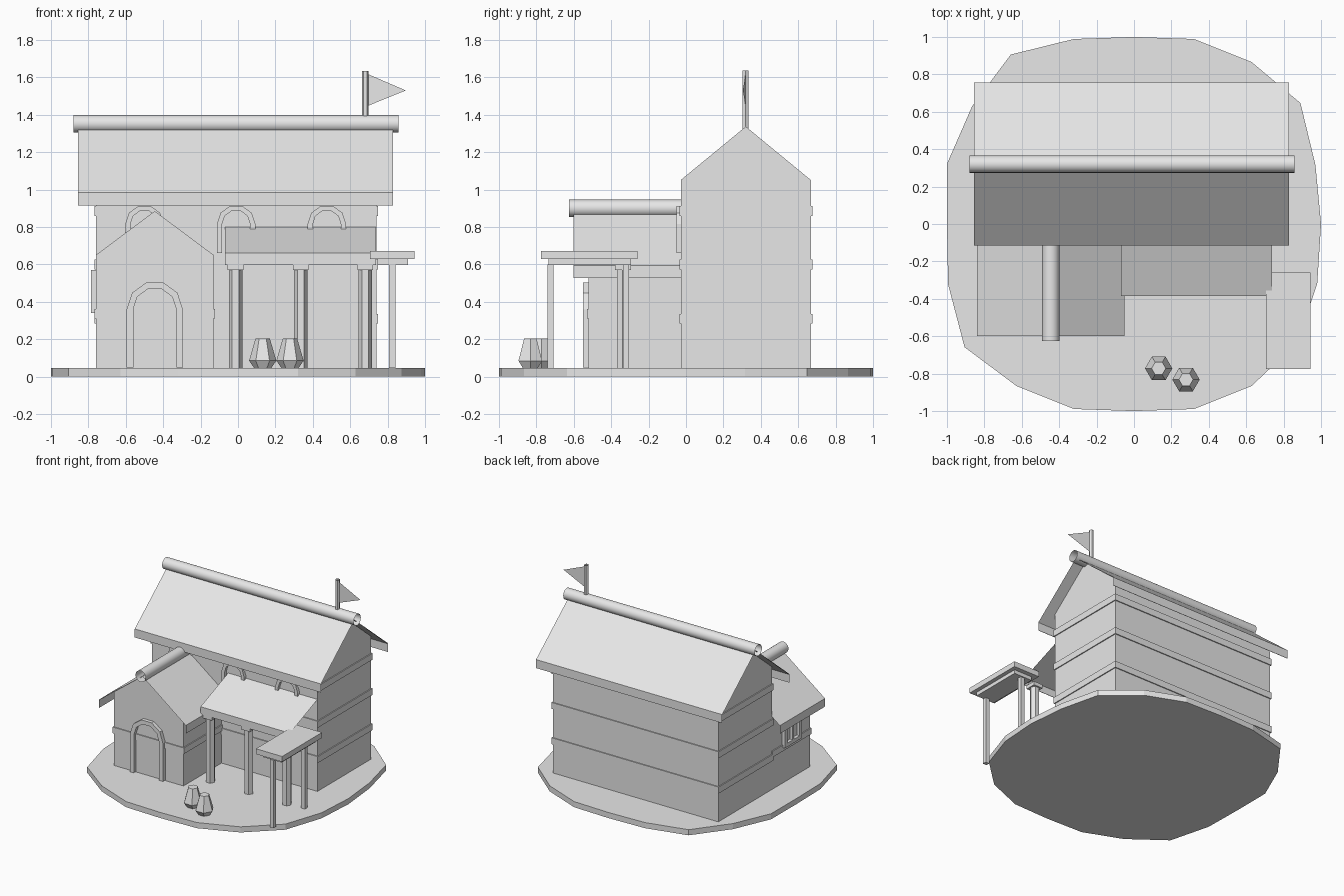
import bpy, bmesh, math

if "Cube" in bpy.data.objects:
    bpy.data.objects.remove(bpy.data.objects["Cube"])

grey = bpy.data.materials.new("light grey")
grey.diffuse_color = (0.8, 0.8, 0.8, 1)
grey.use_nodes = True
grey.node_tree.nodes["Principled BSDF"].inputs["Base Color"].default_value = grey.diffuse_color


def finish(name, bm, recalc=True):
    if recalc:
        bmesh.ops.recalc_face_normals(bm, faces=bm.faces[:])
    me = bpy.data.meshes.new(name)
    bm.to_mesh(me)
    bm.free()
    me.materials.append(grey)
    ob = bpy.data.objects.new(name, me)
    bpy.context.collection.objects.link(ob)
    return ob


def extrude(name, pts, axis, a, b, caps=True):
    """Sweep a closed 2D profile along an axis from a to b."""
    place = {'x': lambda p, t: (t, p[0], p[1]),
             'y': lambda p, t: (p[0], t, p[1]),
             'z': lambda p, t: (p[0], p[1], t)}[axis]
    bm = bmesh.new()
    va = [bm.verts.new(place(p, a)) for p in pts]
    vb = [bm.verts.new(place(p, b)) for p in pts]
    n = len(pts)
    for i in range(n):
        j = (i + 1) % n
        bm.faces.new((va[i], va[j], vb[j], vb[i]))
    if caps:
        bm.faces.new(va)
        bm.faces.new(vb[::-1])
    return finish(name, bm)


def box(name, x0, x1, y0, y1, z0, z1):
    return extrude(name, [(x0, y0), (x1, y0), (x1, y1), (x0, y1)], 'z', z0, z1)


def ring(cx, cy, r, n, off=0.0):
    return [(cx + r * math.cos(off + 2 * math.pi * i / n),
             cy + r * math.sin(off + 2 * math.pi * i / n)) for i in range(n)]


def house_profile(u0, u1, eave, apex):
    return [(u0, 0.045), (u1, 0.045), (u1, eave), ((u0 + u1) / 2, apex), (u0, eave)]


def roof(name, mid, half, eave, ridge, drop, axis, a, b):
    """Open-ended thin pitched roof with an upright board along each eave."""
    t = 0.003
    right = [(mid, ridge), (mid + half, eave), (mid + half, eave - drop),
             (mid + half - t, eave - drop), (mid + half - t, eave - t), (mid, ridge - t)]
    left = [(2 * mid - u, z) for u, z in right[1:5]][::-1]
    return extrude(name, right + left, axis, a, b, caps=False)


def ridge_tube(name, u, z, axis, a, b):
    ob = extrude(name, ring(u, z, 0.046, 24), axis, a, b, caps=False)
    for p in ob.data.polygons:
        p.use_smooth = True


def arch_frame(name, cx, z0, spring, r, rin, y0, y1):
    """Upright arch surround with a five-sided top."""
    def arc(rad):
        return [(cx + rad * math.cos(math.pi * i / 5),
                 spring + rad * math.sin(math.pi * i / 5)) for i in range(6)]
    outer = [(cx + r, z0)] + arc(r) + [(cx - r, z0)]
    inner = [(cx + rin, z0)] + arc(rin) + [(cx - rin, z0)]
    extrude(name, outer + inner[::-1], 'y', y0, y1)


# Ground disc: twenty sides with uneven radii
radii = [1.0, 1.02, 1.10, 1.07, 1.04, 1.0, 1.04, 1.12, 1.07, 1.05,
         1.0, 1.045, 1.12, 1.07, 1.04, 1.0, 1.04, 1.07, 1.08, 1.03]
extrude("ground_disc", [(r * math.cos(math.pi * i / 10), r * math.sin(math.pi * i / 10))
                        for i, r in enumerate(radii)], 'z', 0, 0.046)

# Main hall with bands, roof and ridge
extrude("main_walls", house_profile(-0.028, 0.667, 1.051, 1.337), 'x', -0.76, 0.74)
for i, z in enumerate((0.283, 0.572, 0.86)):
    box(f"main_band_{i}", -0.768, 0.748, -0.036, 0.675, z, z + 0.053)
roof("main_roof", 0.32, 0.436, 0.985, 1.344, 0.07, 'x', -0.855, 0.83)
ridge_tube("main_ridge", 0.32, 1.352, 'x', -0.88, 0.857)
for i, x in enumerate((-0.50, -0.01, 0.475)):
    arch_frame(f"hall_window_{i}", x, 0.66, 0.815, 0.103, 0.075, -0.052, -0.028)

# Entrance wing
extrude("wing_walls", house_profile(-0.76, -0.13, 0.65, 0.885), 'y', -0.52, -0.02)
box("wing_band", -0.768, -0.122, -0.528, -0.02, 0.312, 0.362)
roof("wing_roof", -0.445, 0.395, 0.595, 0.892, 0.067, 'y', -0.60, -0.02)
ridge_tube("wing_ridge", -0.445, 0.90, 'y', -0.625, -0.01)
arch_frame("door_frame", -0.445, 0.05, 0.36, 0.15, 0.115, -0.55, -0.52)

# Side window of the wing
for n, y0, y1, z0, z1 in (("sill", -0.38, -0.16, 0.34, 0.37), ("head", -0.38, -0.16, 0.54, 0.57),
                          ("jamb_front", -0.38, -0.35, 0.37, 0.54),
                          ("jamb_back", -0.19, -0.16, 0.37, 0.54),
                          ("mullion", -0.28, -0.26, 0.37, 0.54)):
    box("side_window_" + n, -0.785, -0.76, y0, y1, z0, z1)

# Sloping porch canopy on six-sided posts
extrude("porch_canopy", [(-0.385, 0.66), (-0.02, 0.803), (-0.02, 0.8), (-0.382, 0.657),
                         (-0.382, 0.598), (-0.385, 0.598)], 'x', -0.07, 0.738, caps=False)
for i, x in enumerate((-0.013, 0.335, 0.68)):
    extrude(f"porch_post_{i}", ring(x, -0.338, 0.036, 6), 'z', 0.045, 0.572)
    box(f"porch_post_cap_{i}", x - 0.042, x + 0.042, -0.38, -0.295, 0.57, 0.60)

# Flat side canopy
box("side_canopy", 0.705, 0.943, -0.775, -0.258, 0.628, 0.672)
box("side_canopy_frame", 0.745, 0.91, -0.735, -0.295, 0.598, 0.63)
for i, y in enumerate((-0.725, -0.32)):
    box(f"side_canopy_post_{i}", 0.808, 0.842, y - 0.016, y + 0.016, 0.045, 0.60)

# Six-sided pots
for k, (x, y) in enumerate(((0.132, -0.772), (0.278, -0.832))):
    bm = bmesh.new()
    rows = [[bm.verts.new((px, py, z)) for px, py in ring(x, y, r, 6)]
            for r, z in ((0.045, 0.045), (0.073, 0.085), (0.038, 0.205))]
    for lo, hi in zip(rows, rows[1:]):
        for i in range(6):
            j = (i + 1) % 6
            bm.faces.new((lo[i], lo[j], hi[j], hi[i]))
    bm.faces.new(rows[0][::-1])
    bm.faces.new(rows[2])
    finish(f"pot_{k}", bm)

# Flag pole and flat pennant, turned slightly forwards
extrude("flag_pole", ring(0.68, 0.318, 0.018, 6), 'z', 1.31, 1.635, caps=False)
bm = bmesh.new()
bm.faces.new([bm.verts.new(p) for p in
              ((0.695, 0.318, 1.448), (0.897, 0.304, 1.53), (0.695, 0.318, 1.617))])
finish("flag", bm, recalc=False)
